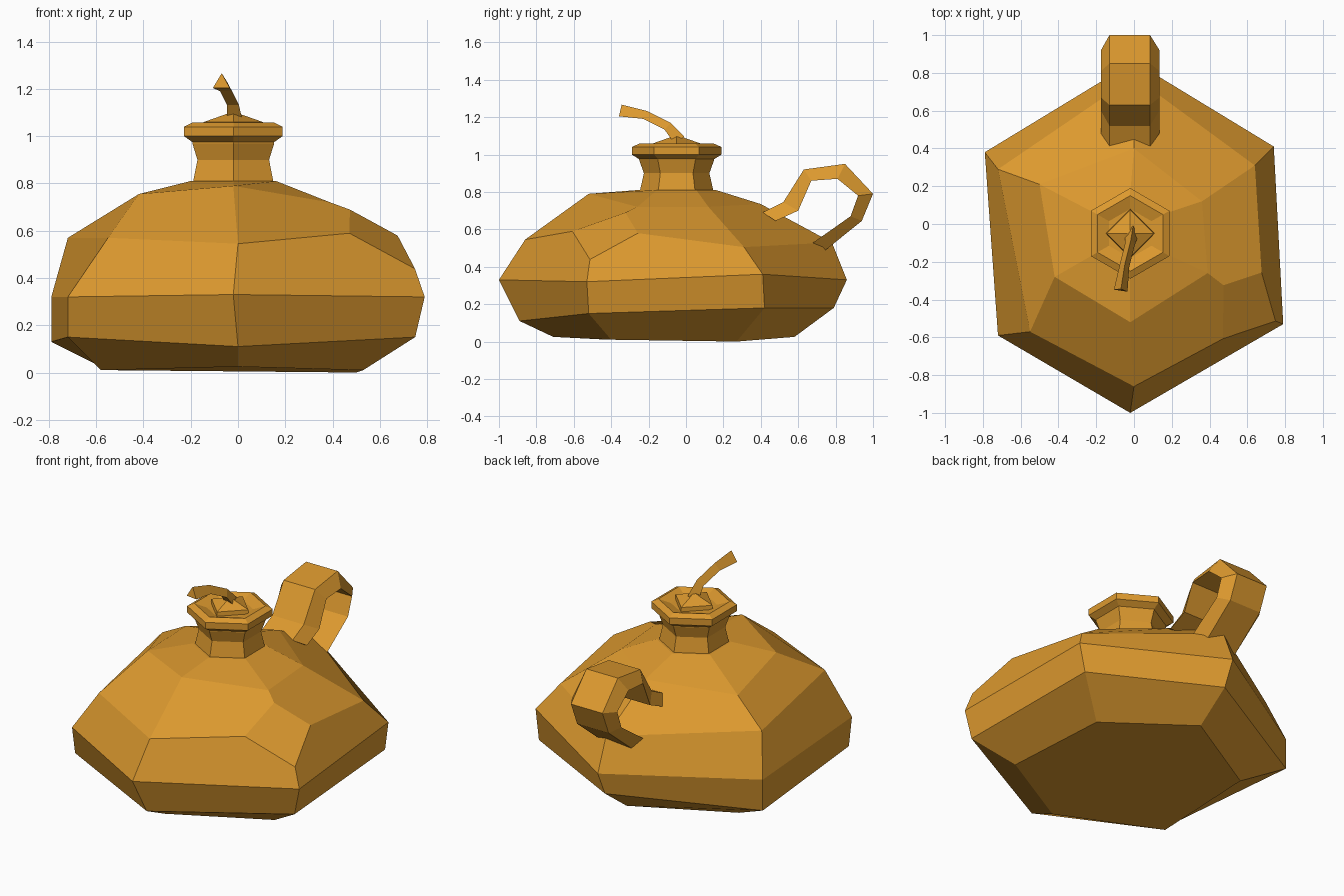
import bpy, bmesh, math
from mathutils import Vector

cube = bpy.data.objects.get("Cube")
if cube:
    bpy.data.objects.remove(cube, do_unlink=True)

clay = bpy.data.materials.new("golden clay")
clay.use_nodes = True
clay.diffuse_color = (0.72, 0.32, 0.028, 1)
clay.node_tree.nodes["Principled BSDF"].inputs["Base Color"].default_value = clay.diffuse_color


def loft(name, rings, cut=None, cap=True):
    """Bridge closed rings of equal length, cap both ends, optionally slice off a corner."""
    bm = bmesh.new()
    loops = [[bm.verts.new(p) for p in ring] for ring in rings]
    for low, high in zip(loops, loops[1:]):
        for i in range(len(low)):
            j = (i + 1) % len(low)
            bm.faces.new((low[i], low[j], high[j], high[i]))
    if cap:
        bm.faces.new(loops[0][::-1])
        bm.faces.new(loops[-1])
    if cut:
        point, normal = cut
        res = bmesh.ops.bisect_plane(bm, geom=bm.verts[:] + bm.edges[:] + bm.faces[:],
                                     plane_co=point, plane_no=normal, clear_outer=True)
        edges = [e for e in res["geom_cut"] if isinstance(e, bmesh.types.BMEdge)]
        bmesh.ops.contextual_create(bm, geom=edges)
    bmesh.ops.recalc_face_normals(bm, faces=bm.faces[:])
    mesh = bpy.data.meshes.new(name)
    bm.to_mesh(mesh)
    bm.free()
    mesh.materials.append(clay)
    obj = bpy.data.objects.new(name, mesh)
    bpy.context.collection.objects.link(obj)
    return obj


def ring(radius, z, sides=6, start=-90, center=(-0.02, -0.05)):
    angles = [math.radians(start + 360 * i / sides) for i in range(sides)]
    return [(center[0] + radius * math.cos(a), center[1] + radius * math.sin(a), z) for a in angles]


# Lopsided six-sided body: each ring runs front, front left, back left, back, back right, front right
foot = [(0, -.71, .025), (.53, -.40, .01), (.50, .27, .0), (0, .58, .025), (-.55, .27, .01), (-.58, -.42, .01)]
base = [(0, -.89, .11), (.75, -.52, .15), (.71, .42, .18), (0, .79, .18), (-.79, .38, .13), (-.72, -.56, .15)]
belly = [(-.02, -1, .33), (.79, -.53, .32), (.74, .41, .36), (0, .86, .33), (-.79, .38, .32), (-.72, -.59, .32)]
shoulder = [(0, -.86, .545), (.69, -.49, .61), (.64, .31, .505), (0, .78, .53), (-.72, .29, .57), (-.55, -.57, .57)]
collar = [(-.02, -.52, .79), (.39, -.26, .72), (.36, .12, .72), (0, .40, .735), (-.50, .21, .70), (-.42, -.28, .755)]
loft("body", [foot, base, belly, shoulder, collar, ring(.21, .81)],
     cut=((.465, -.612, .592), Vector((.063, -.034, .095)).normalized()))

# Flared neck
loft("neck", [ring(.2, .79), ring(.175, .9), ring(.2, .97), ring(.2, 1.0)])

# Rim plate with a shallow dish in its top
loft("rim", [ring(.2, .975), ring(.24, 1.0), ring(.24, 1.04), ring(.2, 1.058), ring(.13, 1.035)])

# Faceted stopper knob
loft("stopper", [ring(.13, 1.03, 4), ring(.125, 1.06, 4), ring(.04, 1.09, 4), ring(.015, 1.1, 4)])

# Bent three-sided stem leaning forward
path = [Vector(p) for p in [(-.01, -.04, 1.07), (-.02, -.10, 1.145), (-.05, -.22, 1.205), (-.07, -.35, 1.225)]]
radii = (.04, .03, .03, .042)
sections = []
for i, p in enumerate(path):
    along = (path[min(i + 1, 3)] - path[max(i - 1, 0)]).normalized()
    side = along.cross(Vector((0, 0, 1))).normalized()
    up = side.cross(along)
    sections.append([p + radii[i] * (side * math.cos(a) + up * math.sin(a))
                     for a in (math.radians(90 + 120 * k) for k in range(3))])
loft("stem", sections)

# Broad handle band, narrower on its outer face, given as outer and inner (y, z) outlines
outer = [(.41, .69), (.52, .745), (.63, .92), (.85, .95), (1, .79), (.94, .645), (.71, .46)]
inner = [(.48, .645), (.60, .70), (.67, .86), (.81, .87), (.92, .78), (.88, .67), (.66, .515)]
loft("handle", [[(-.13, *o), (.085, *o), (.135, *n), (-.175, *n)] for o, n in zip(outer, inner)])
